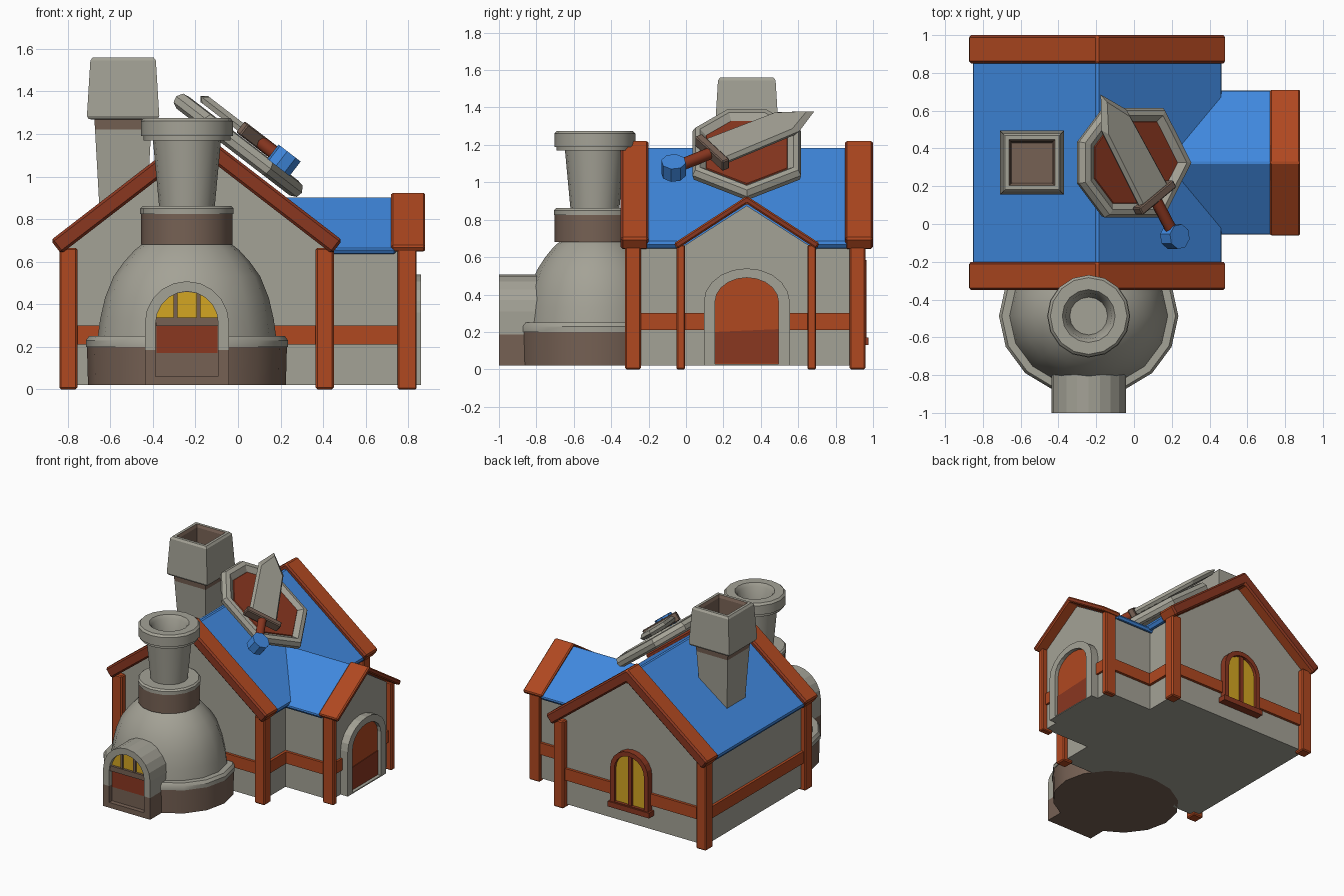
import bpy, bmesh, math
from mathutils import Matrix, Vector

if "Cube" in bpy.data.objects:
    bpy.data.objects.remove(bpy.data.objects["Cube"])


def material(name, rgb):
    m = bpy.data.materials.new(name)
    lin = [((c / 255 + 0.055) / 1.055) ** 2.4 for c in rgb]
    m.diffuse_color = (*lin, 1)
    m.use_nodes = True
    m.node_tree.nodes["Principled BSDF"].inputs["Base Color"].default_value = m.diffuse_color
    return m


MATS = {n: material(n, c) for n, c in {
    "stone_grey": (164, 162, 150), "dark_brown_stone": (118, 97, 84),
    "roof_blue": (64, 136, 222), "timber_orange": (176, 72, 32),
    "timber_dark": (138, 55, 32), "window_yellow": (212, 166, 34)}.items()}
GREY, BROWN, BLUE, WOOD, DARK, YELLOW = MATS


def loft(name, rings, mat, matrix=None, closed=False, bevel=0, smooth=None):
    """Skin a list of point loops; mat is a name or rule(center, normal)."""
    bm = bmesh.new()
    loops = [[bm.verts.new(p) for p in r] for r in rings]
    n = len(loops[0])
    pairs = list(zip(loops, loops[1:])) + ([(loops[-1], loops[0])] if closed else [])
    for a, b in pairs:
        for i in range(n):
            j = (i + 1) % n
            bm.faces.new((a[i], a[j], b[j], b[i]))
    if not closed:
        bm.faces.new(loops[0])
        bm.faces.new(loops[-1])
    if matrix:
        bm.transform(matrix)
    bmesh.ops.recalc_face_normals(bm, faces=bm.faces)
    bm.normal_update()
    me = bpy.data.meshes.new(name)
    used = []
    for f in bm.faces:
        m = mat(f.calc_center_median(), f.normal) if callable(mat) else mat
        if m not in used:
            used.append(m)
            me.materials.append(MATS[m])
        f.material_index = used.index(m)
        f.smooth = smooth is not None
    bm.to_mesh(me)
    bm.free()
    if smooth is not None:
        me.set_sharp_from_angle(angle=math.radians(smooth))
    ob = bpy.data.objects.new(name, me)
    bpy.context.collection.objects.link(ob)
    if bevel:
        mod = ob.modifiers.new("soft_edges", "BEVEL")
        mod.width, mod.segments = bevel, 1
        mod.limit_method, mod.angle_limit = "ANGLE", math.radians(40)
    return ob


def place(pts, axis, d):
    """Profile (h, z) set at depth d along the x or y axis."""
    return [(d, h, z) if axis == "x" else (h, d, z) for h, z in pts]


def prism(name, pts, axis, a, b, mat, **kw):
    return loft(name, [place(pts, axis, a), place(pts, axis, b)], mat, **kw)


def box(name, x0, x1, y0, y1, z0, z1, mat, **kw):
    return prism(name, [(x0, z0), (x1, z0), (x1, z1), (x0, z1)], "y", y0, y1, mat, **kw)


def lathe(name, profile, n, cx, cy, mat, sy=1, phase=0, smooth=35):
    rings = [[(cx + r * math.cos(phase + math.tau * i / n),
               cy + sy * r * math.sin(phase + math.tau * i / n), z) for i in range(n)]
             for r, z in profile]
    return loft(name, rings, mat, smooth=smooth)


def gable(c, hw, apex, slope, z0):
    e = apex - slope * hw
    return [(c - hw, z0), (c + hw, z0), (c + hw, e), (c, apex), (c - hw, e)]


def chevron(c, hw, apex, slope, d):
    t = math.atan(slope)
    right = [(hw, apex - slope * hw), (hw - d * math.sin(t), apex - slope * hw - d * math.cos(t))]
    return ([(c, apex)] + [(c + h, z) for h, z in right] + [(c, apex - d / math.cos(t))]
            + [(c - h, z) for h, z in reversed(right)])


def arch(c, hw, z0, mid, spring, rise, n=10):
    top = [(c + hw * math.cos(math.pi * i / n), spring + rise * math.sin(math.pi * i / n))
           for i in range(n + 1)]
    return [(c - hw, z0), (c + hw, z0), (c + hw, mid)] + top + [(c - hw, mid)]


def arch_frame(name, outer, inner, axis, a, b, mat):
    return loft(name, [place(outer, axis, a), place(outer, axis, b),
                       place(inner, axis, b), place(inner, axis, a)], mat, closed=True)


# main house: walls, roof, gable boards, posts, rail
HX, WY = -0.195, 0.325
prism("house_walls", gable(HX, 0.61, 1.14, 0.77, 0.02), "y", -0.28, 0.915, GREY)
prism("house_roof", chevron(HX, 0.665, 1.19, 0.77, 0.05), "y", -0.22, 0.87, BLUE, bevel=0.012)
for side, y in (("front", -0.35), ("back", 0.85)):
    prism(side + "_gable_board", chevron(HX, 0.685, 1.228, 0.77, 0.08), "y", y, y + 0.15,
          lambda c, n: DARK if abs(n.y) > 0.9 else WOOD, bevel=0.012)
    py = -0.325 if side == "front" else 0.875
    for label, x in (("left", -0.84), ("right", 0.365)):
        box(f"{side}_{label}_post", x, x + 0.085, py, py + 0.085, 0, 0.665, WOOD, bevel=0.008)
box("house_rail", HX - 0.63, HX + 0.63, -0.3, 0.935, 0.21, 0.3, WOOD)

# side wing
prism("wing_walls", gable(WY, 0.345, 0.875, 0.64, 0.02), "x", 0.2, 0.8, GREY)
prism("wing_roof", chevron(WY, 0.385, 0.907, 0.64, 0.035), "x", 0.0, 0.74, BLUE, bevel=0.008)
prism("wing_gable_board", chevron(WY, 0.39, 0.927, 0.65, 0.035), "x", 0.72, 0.88,
      lambda c, n: DARK if abs(n.x) > 0.9 else WOOD, bevel=0.008)
for label, y in (("front", -0.05), ("back", 0.65)):
    box(f"wing_{label}_post", 0.75, 0.84, y, y + 0.045, 0, 0.665, WOOD, bevel=0.006)
box("wing_rail", 0.3, 0.815, WY - 0.365, WY + 0.365, 0.21, 0.3, WOOD)

# wing door
arch_frame("door_frame", arch(WY, 0.23, 0.02, 0.2, 0.36, 0.18),
           arch(WY, 0.17, 0.028, 0.2, 0.36, 0.13), "x", 0.79, 0.86, GREY)
prism("door", arch(WY, 0.175, 0.025, 0.2, 0.36, 0.135), "x", 0.79, 0.832, WOOD)
prism("door_lower_panel", [(0.155, 0.03), (0.495, 0.03), (0.495, 0.215), (0.155, 0.2)],
      "x", 0.83, 0.837, DARK)

# back window
arch_frame("back_window_frame", arch(HX, 0.16, 0.14, 0.3, 0.43, 0.155),
           arch(HX, 0.125, 0.175, 0.3, 0.43, 0.12), "y", 0.9, 0.965, DARK)
prism("back_window_glass", arch(HX, 0.13, 0.17, 0.3, 0.43, 0.125), "y", 0.9, 0.942, YELLOW)
box("back_window_bar", HX - 0.015, HX + 0.015, 0.91, 0.955, 0.16, 0.55, DARK)
box("back_window_sill", HX - 0.175, HX + 0.175, 0.9, 0.975, 0.13, 0.17, DARK)

# forge: base, dome, collar, flared pipe
FX, FY = -0.24, -0.487
lathe("forge_base", [(0.465, 0.02), (0.47, 0.2), (0.475, 0.2), (0.475, 0.23), (0.46, 0.25), (0.38, 0.25)],
      16, FX, FY, lambda c, n: BROWN if c.z < 0.2 else GREY, sy=0.9)
lathe("forge_dome", [(0.42, 0.24), (0.408, 0.33), (0.385, 0.43), (0.345, 0.53), (0.295, 0.6),
                     (0.245, 0.655), (0.2, 0.69)], 16, FX, FY, GREY, sy=0.9)
lathe("forge_collar", [(0.215, 0.68), (0.215, 0.825), (0.22, 0.825), (0.22, 0.85), (0.208, 0.862), (0.1, 0.862)],
      16, FX, FY, lambda c, n: BROWN if c.z < 0.825 else GREY)
lathe("forge_pipe", [(0.13, 0.85), (0.16, 1.17), (0.205, 1.17), (0.205, 1.19), (0.217, 1.19), (0.217, 1.26), (0.203, 1.275),
                     (0.14, 1.275), (0.122, 1.25), (0.1, 1.13)], 16, FX, FY, GREY)

# forge mouth
by_height = lambda c, n: BROWN if c.z < 0.18 else GREY
arch_frame("forge_mouth_frame", arch(FX, 0.198, 0.02, 0.185, 0.31, 0.198),
           arch(FX, 0.147, 0.06, 0.185, 0.31, 0.15), "y", -1.0, -0.6, by_height)
prism("forge_mouth_back", arch(FX, 0.15, 0.05, 0.185, 0.31, 0.152), "y", -0.965, -0.7, BROWN)
prism("forge_glow", arch(FX, 0.143, 0.335, 0.336, 0.338, 0.12), "y", -0.972, -0.96, YELLOW)
box("forge_red_panel", FX - 0.143, FX + 0.143, -0.972, -0.96, 0.17, 0.3, DARK)
box("forge_shelf", FX - 0.146, FX + 0.146, -0.99, -0.95, 0.298, 0.337, BROWN)
for k in (-1, 1):
    box("forge_bar", FX + k * 0.054 - 0.009, FX + k * 0.054 + 0.009, -0.985, -0.95, 0.33, 0.455, BROWN)

# square roof chimney
R2 = math.sqrt(2)


def chimney_colour(c, n):
    inner = max(abs(c.x + 0.54), abs(c.y - 0.325)) < 0.118
    return BROWN if 1.22 < c.z < 1.269 or (inner and c.z > 1.3) else GREY


lathe("roof_chimney", [(h * R2, z) for h, z in (
    (0.1, 0.65), (0.132, 1.22), (0.135, 1.268), (0.162, 1.27), (0.17, 1.285), (0.154, 1.545),
    (0.143, 1.56), (0.122, 1.56), (0.112, 1.54), (0.105, 1.36))],
    4, -0.54, 0.325, chimney_colour, phase=math.pi / 4, smooth=None)

# shield lying on the roof slope
SLOPE = Matrix.Translation((0, 0.325, 1.148)) @ Matrix.Rotation(math.radians(37.5), 4, "Y")
half = [(-0.37, 0.11), (-0.2, 0.29), (0.19, 0.29)]
shield = half + [(0.375, 0)] + [(u, -v) for u, v in reversed(half)]


def shield_ring(s, w):
    return [(u * s, v * s, w) for u, v in shield]


loft("shield_rim", [shield_ring(s, w) for s, w in (
    (0.9, -0.04), (0.98, -0.025), (1, 0.005), (0.95, 0.035), (0.86, 0.04), (0.75, 0.012))],
    GREY, SLOPE)
loft("shield_face", [shield_ring(0.755, 0.01), shield_ring(0.74, 0.018)], DARK, SLOPE)

# sword across the shield, x runs from tip to pommel
SWORD = SLOPE @ Matrix.Translation((-0.28, 0.36, 0.075)) @ Matrix.Rotation(math.atan2(-0.835, 0.55), 4, "Z")


def blade_ring(s, w):
    return [(0.64 - (0.64 - x) * (0.5 + s / 2), y * s, w)
            for x, y in ((0, 0), (0.16, 0.1), (0.64, 0.11), (0.64, -0.11), (0.16, -0.1))]


def disc(n, r, t, along_x):
    a = [(r * math.cos(math.tau * i / n), r * math.sin(math.tau * i / n)) for i in range(n)]
    return [[(d, p, q) if along_x else (p, q, d) for p, q in a] for d in t]


loft("sword_blade", [blade_ring(0.9, -0.022), blade_ring(1, 0), blade_ring(0.85, 0.022)], GREY, SWORD)
box("sword_guard", 0.63, 0.675, -0.135, 0.135, -0.033, 0.033, BROWN, matrix=SWORD, bevel=0.006)
loft("sword_grip", disc(8, 0.032, (0.66, 0.88), True), DARK, SWORD, smooth=50)
loft("sword_pommel", disc(8, 0.067, (-0.043, 0.043), False), BLUE,
     SWORD @ Matrix.Translation((0.9, 0, 0)))
